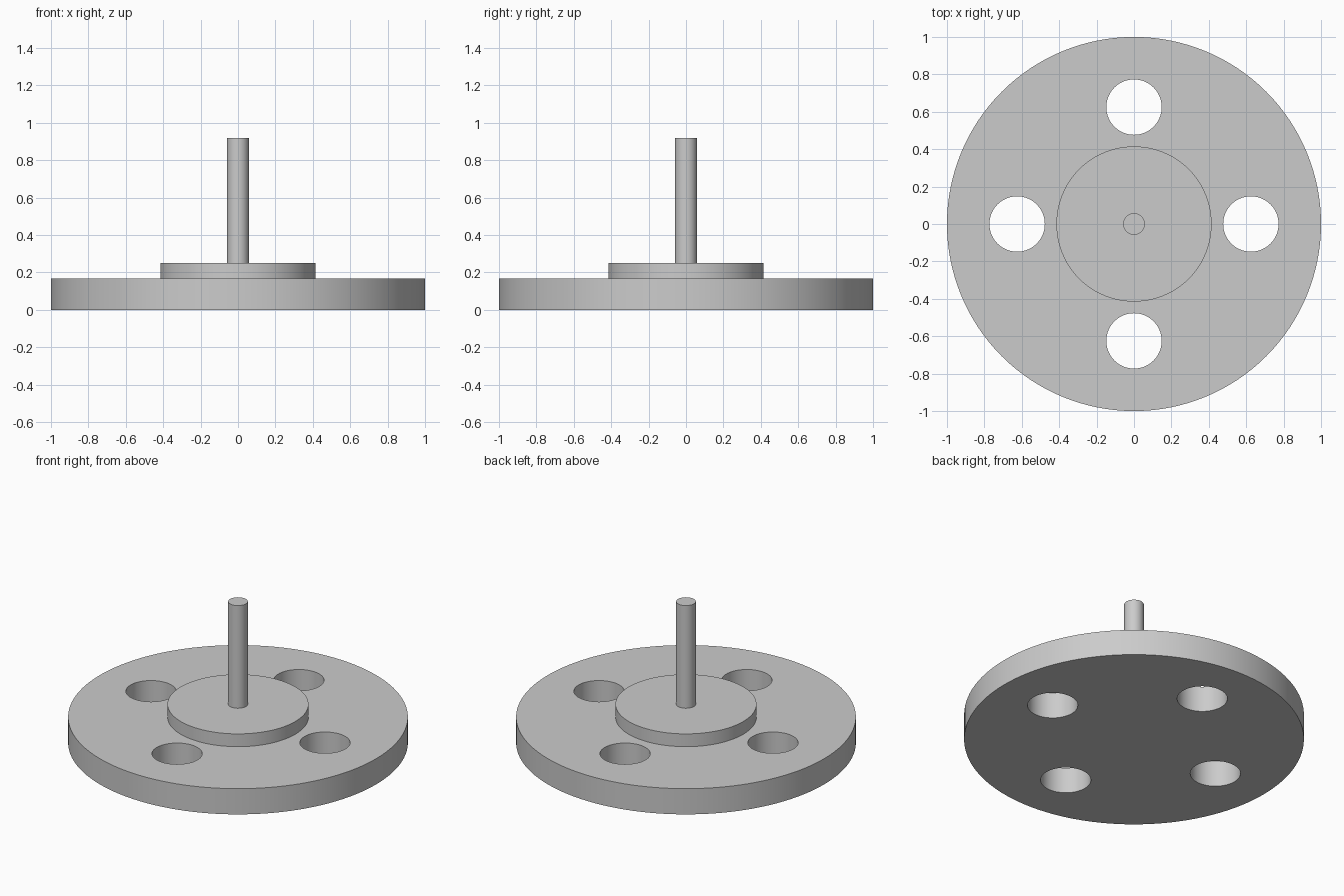
import bpy
import math

cube = bpy.data.objects.get("Cube")
if cube:
    bpy.data.objects.remove(cube, do_unlink=True)

# Single plain grey
grey = bpy.data.materials.new("plain grey")
grey.use_nodes = True
colour = (0.6, 0.6, 0.6, 1)
grey.diffuse_color = colour
grey.node_tree.nodes["Principled BSDF"].inputs["Base Color"].default_value = colour


def cylinder(name, radius, bottom, top, sides, x=0, y=0):
    bpy.ops.mesh.primitive_cylinder_add(
        vertices=sides, radius=radius, depth=top - bottom,
        location=(x, y, (bottom + top) / 2))
    obj = bpy.context.object
    obj.name = name
    obj.data.materials.append(grey)
    return obj


def smooth(obj):
    bpy.ops.object.select_all(action="DESELECT")
    obj.select_set(True)
    bpy.context.view_layer.objects.active = obj
    bpy.ops.object.shade_smooth_by_angle(angle=math.radians(30))


DISC_TOP, HUB_TOP, SHAFT_TOP = 0.167, 0.25, 0.917

# Base disc with four round through holes
disc = cylinder("base_disc", 1, 0, DISC_TOP, 128)
for i in range(4):
    angle = i * math.pi / 2
    cutter = cylinder("hole_cutter", 0.148, -0.1, DISC_TOP + 0.1, 64,
                      0.625 * math.cos(angle), 0.625 * math.sin(angle))
    cutter.hide_render = True
    cut = disc.modifiers.new("hole", "BOOLEAN")
    cut.operation = "DIFFERENCE"
    cut.solver = "EXACT"
    cut.object = cutter
    bpy.context.view_layer.objects.active = disc
    bpy.ops.object.modifier_apply(modifier=cut.name)
    bpy.data.objects.remove(cutter, do_unlink=True)
smooth(disc)

# Raised hub and central shaft
smooth(cylinder("hub", 0.415, DISC_TOP, HUB_TOP, 96))
smooth(cylinder("shaft", 0.058, HUB_TOP, SHAFT_TOP, 48))
